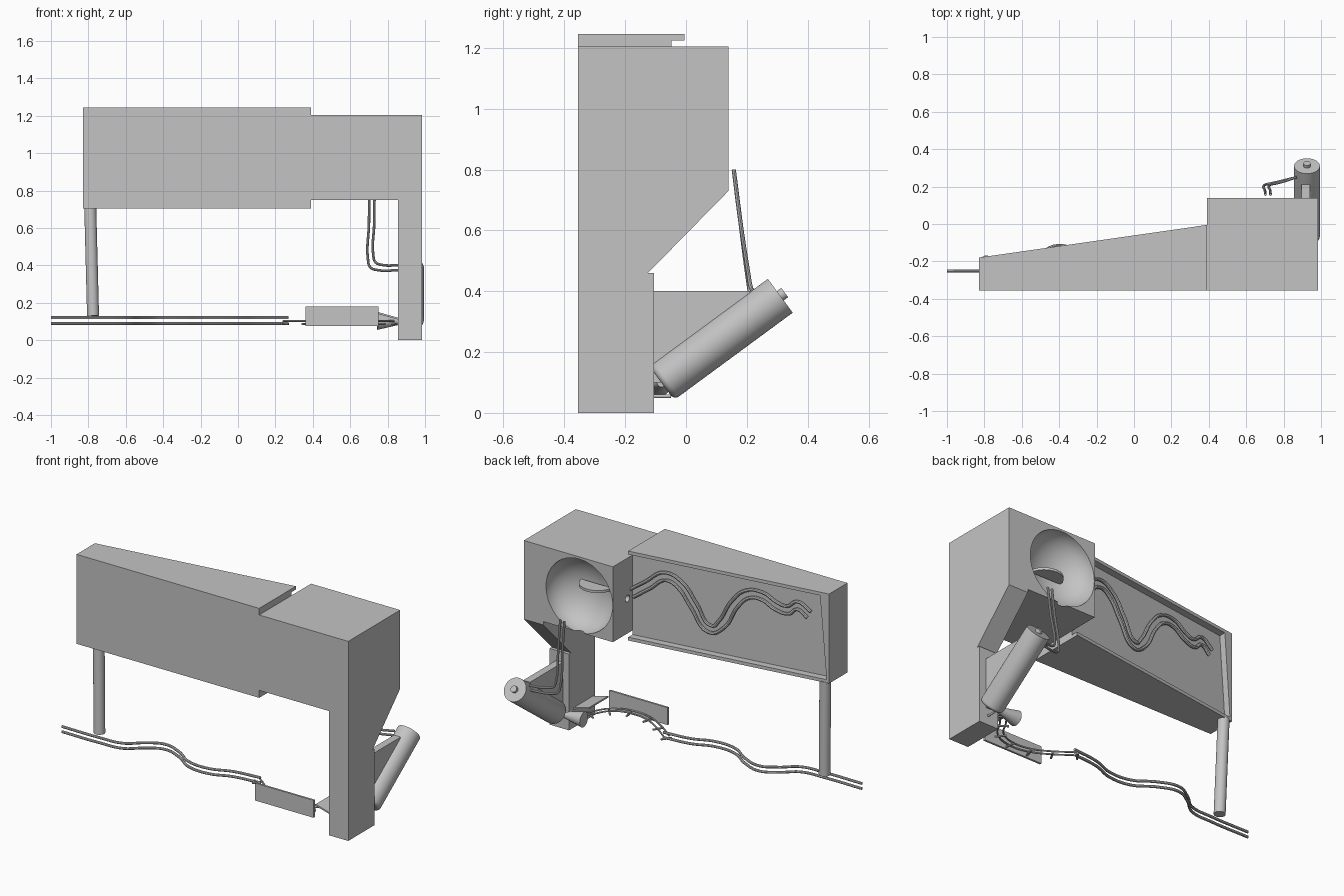
import bpy, bmesh, math
from mathutils import Vector

if "Cube" in bpy.data.objects:
    bpy.data.objects.remove(bpy.data.objects["Cube"])

grey = bpy.data.materials.new("plain_grey")
grey.use_nodes = True
grey.diffuse_color = (0.55, 0.55, 0.55, 1)
grey.node_tree.nodes["Principled BSDF"].inputs["Base Color"].default_value = (0.55, 0.55, 0.55, 1)


def finish(bm, name, smooth=False):
    bmesh.ops.recalc_face_normals(bm, faces=bm.faces)
    mesh = bpy.data.meshes.new(name)
    bm.to_mesh(mesh)
    bm.free()
    ob = bpy.data.objects.new(name, mesh)
    bpy.context.collection.objects.link(ob)
    mesh.materials.append(grey)
    if smooth:
        soften(ob)
    return ob


def soften(ob):
    bpy.ops.object.select_all(action="DESELECT")
    ob.select_set(True)
    bpy.context.view_layer.objects.active = ob
    bpy.ops.object.shade_smooth_by_angle(angle=math.radians(35))


def prism(name, outline, axis, lo, hi):
    """Extrude a 2D outline along one axis; the outline uses the other two in order."""
    bm = bmesh.new()

    def place(p, d):
        c = list(p)
        c.insert(axis, d)
        return bm.verts.new(c)
    face = bm.faces.new([place(p, lo) for p in outline])
    ext = bmesh.ops.extrude_face_region(bm, geom=[face])
    step = Vector((0, 0, 0))
    step[axis] = hi - lo
    bmesh.ops.translate(bm, vec=step, verts=[v for v in ext["geom"] if isinstance(v, bmesh.types.BMVert)])
    return finish(bm, name)


def box(name, x0, x1, y0, y1, z0, z1):
    return prism(name, [(x0, y0), (x1, y0), (x1, y1), (x0, y1)], 2, z0, z1)


def rod(name, start, end, r0, r1=None, sides=32, bevel=0):
    """Cylinder or cone between two points, with an optional rounded start."""
    start, end = Vector(start), Vector(end)
    d = end - start
    bm = bmesh.new()
    bmesh.ops.create_cone(bm, cap_ends=True, segments=sides, radius1=r0,
                          radius2=r0 if r1 is None else r1, depth=d.length)
    if bevel:
        rim = [e for e in bm.edges if all(v.co.z < 0 for v in e.verts)]
        bmesh.ops.bevel(bm, geom=rim, offset=bevel, segments=5, profile=0.5, affect="EDGES")
    mat = d.to_track_quat("Z", "Y").to_matrix().to_4x4()
    mat.translation = (start + end) / 2
    bmesh.ops.transform(bm, matrix=mat, verts=bm.verts)
    return finish(bm, name, True)


def wire(name, points, radius):
    cu = bpy.data.curves.new(name, "CURVE")
    cu.dimensions = "3D"
    cu.bevel_depth = radius
    cu.bevel_resolution = 2
    cu.resolution_u = 6
    cu.use_fill_caps = True
    sp = cu.splines.new("BEZIER")
    sp.bezier_points.add(len(points) - 1)
    for bp, p in zip(sp.bezier_points, points):
        bp.co = p
        bp.handle_left_type = bp.handle_right_type = "AUTO"
    ob = bpy.data.objects.new(name, cu)
    bpy.context.collection.objects.link(ob)
    cu.materials.append(grey)
    bpy.ops.object.select_all(action="DESELECT")
    ob.select_set(True)
    bpy.context.view_layer.objects.active = ob
    bpy.ops.object.convert(target="MESH")
    soften(bpy.context.view_layer.objects.active)


def cut(ob, cutter):
    mod = ob.modifiers.new("cut", "BOOLEAN")
    mod.object = cutter
    mod.operation = "DIFFERENCE"
    mod.solver = "EXACT"
    bpy.ops.object.select_all(action="DESELECT")
    ob.select_set(True)
    bpy.context.view_layer.objects.active = ob
    bpy.ops.object.modifier_apply(modifier=mod.name)
    bpy.data.objects.remove(cutter)


# Head block with a round bowl in its back and a ball outlet in its side
FRONT, BACK = -0.355, 0.14
head = box("head_block", 0.39, 0.985, FRONT, BACK, 0.75, 1.205)
bm = bmesh.new()
bmesh.ops.create_uvsphere(bm, u_segments=48, v_segments=24, radius=0.222)
bmesh.ops.scale(bm, vec=(1, 0.75, 1), verts=bm.verts)
bmesh.ops.translate(bm, vec=(0.615, BACK, 0.97), verts=bm.verts)
cut(head, finish(bm, "bowl_cutter"))
cut(head, rod("outlet_cutter", (0.36, 0, 0.96), (0.42, 0, 0.96), 0.02, sides=16))
soften(head)

# Curved shelf in the bowl
arc = [math.pi * i / 12 for i in range(13)]
prism("bowl_shelf", [(0.605 + 0.1 * math.cos(t), -0.01 + 0.09 * math.sin(t)) for t in arc], 2, 0.975, 0.99)

# Leg with the sloping support under the head
prism("leg", [(FRONT, 0), (-0.105, 0), (-0.105, 0.46), (-0.125, 0.46),
              (BACK, 0.73), (BACK, 0.75), (FRONT, 0.75)], 0, 0.855, 0.985)

# Tapered arm: recessed core between two overhanging plates
X0, X1 = -0.83, 0.39


def back_at(x, inset=0):
    return -0.005 - inset + 0.143 * (x - X1)


def footprint(inset):
    return [(X0, FRONT), (X1, FRONT), (X1, back_at(X1, inset)), (X0, back_at(X0, inset))]


prism("arm_core", footprint(0.042), 2, 0.725, 1.225)
prism("arm_top_plate", footprint(0), 2, 1.225, 1.245)
prism("arm_bottom_plate", footprint(0), 2, 0.705, 0.725)
jamb = prism("arm_end_jamb", [(X0, 0.725), (X0 + 0.015, 0.725), (X0 + 0.055, 1.225), (X0, 1.225)], 1, 0, 1)
for v in jamb.data.vertices:
    v.co.y = back_at(v.co.x, 0.042 if v.co.y < 0.5 else 0)

# Pair of wavy rails on the back of the arm
wave = [(0, .978), (.10, 1.05), (.21, 1.125), (.30, 1.09), (.38, .986), (.48, .865), (.55, .91),
        (.63, 1.05), (.71, 1.125), (.80, 1.13), (.88, 1.09), (.95, 1.08), (1.01, 1.12), (1.08, 1.08)]
wave = [Vector(p) for p in wave]
for side, label in ((1, "upper"), (-1, "lower")):
    pts = []
    for i, p in enumerate(wave):
        t = (wave[min(i + 1, len(wave) - 1)] - wave[max(i - 1, 0)]).normalized()
        q = p + side * 0.023 * Vector((-t.y, t.x))
        x = X1 - q.x
        pts.append((x, back_at(x, 0.028), q.y))
    wire(label + "_arm_rail", pts, 0.01)

# Post from the arm to the lower track
rod("post", (-0.775, -0.215, 0.13), (-0.79, -0.2, 0.71), 0.032)

# Lower track: two stacked wavy rails
run = [(-1, -.25), (-.75, -.25), (-.6, -.235), (-.51, -.165), (-.41, -.115), (-.29, -.15),
       (-.17, -.225), (-.03, -.235), (.1, -.19), (.27, -.17)]
for z, label in ((0.12, "upper"), (0.089, "lower")):
    wire(label + "_track_rail", [(x, y, z) for x, y in run], 0.008)

# Ladder track curving behind the guard plate
bend = [(.25, -.17), (.36, -.25), (.47, -.305), (.6, -.315), (.7, -.27), (.76, -.18), (.82, -.1)]
bend = [Vector((x, y, 0.102)) for x, y in bend]
edges = {1: [], -1: []}
for i, p in enumerate(bend):
    t = (bend[min(i + 1, len(bend) - 1)] - bend[max(i - 1, 0)]).normalized()
    for s in edges:
        edges[s].append(p + s * 0.016 * Vector((-t.y, t.x, 0)))
wire("ladder_rail_front", edges[1], 0.005)
wire("ladder_rail_back", edges[-1], 0.005)
for i in range(len(bend)):
    out = (edges[1][i] - edges[-1][i]) * 0.5
    low = Vector((0, 0, -0.015))
    rod(f"ladder_tie_{i + 1}", edges[1][i] + out + low, edges[-1][i] - out + low, 0.006, sides=8)

# Guard plate and the sloping plate beside the leg
box("guard_plate", 0.36, 0.75, -0.35, -0.338, 0.075, 0.18)
prism("side_ramp", [(0.75, 0.14), (0.855, 0.11), (0.855, 0.12), (0.75, 0.15)], 1, -0.33, -0.15)

# Slanted motor with shaft, mounting web, strut and outlet funnel
low, high = Vector((0.925, -0.08, 0.098)), Vector((0.925, 0.31, 0.385))
axis = (high - low).normalized()
rod("motor_body", low, high, 0.069, sides=48, bevel=0.02)
rod("motor_shaft", high, high + axis * 0.018, 0.019)
prism("motor_web", [(-0.105, 0.1), (-0.06, 0.1), (0.21, 0.32), (0.21, 0.4), (-0.105, 0.4)], 0, 0.895, 0.94)
rod("motor_strut", (0.925, -0.11, 0.055), (0.925, -0.05, 0.055), 0.006, sides=12)
rod("outlet_funnel", (0.745, -0.09, 0.1), (0.875, -0.08, 0.1), 0.045, 0.015)

# Pair of bent rods from the bowl to the motor
for dx, dz, label in ((0, 0, "outer"), (0.028, 0.027, "inner")):
    wire(label + "_drop_rod", [(.702 + dx, .157, .8), (.7 + dx, .18, .62), (.695 + dx, .205, .43 + dz),
                               (.707 + dx, .212, .39 + dz), (.745 + dx, .22, .375 + dz),
                               (.87, .25, .375 + dz)], 0.007)
